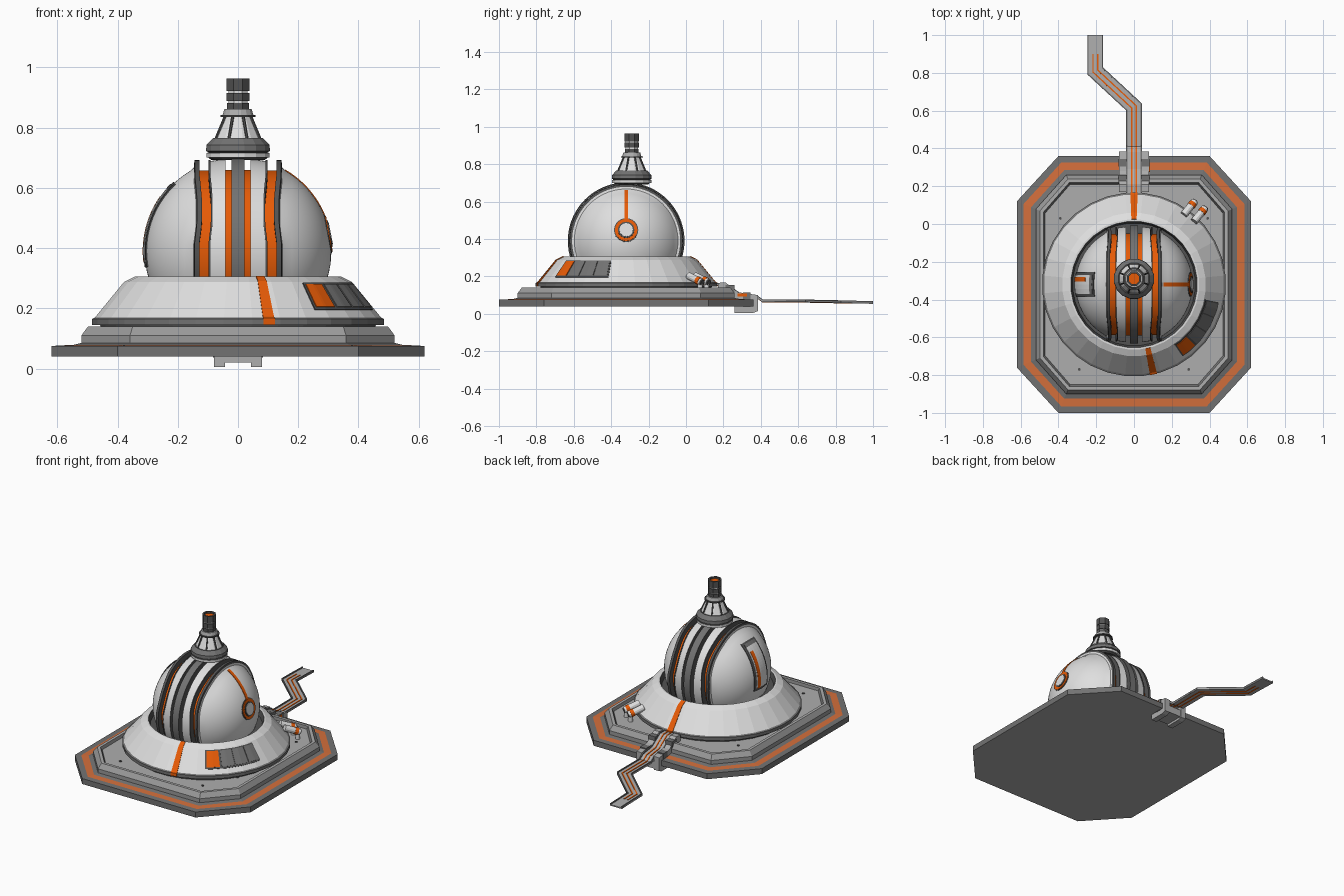
import bpy, bmesh, math
from mathutils import Vector

cube = bpy.data.objects.get("Cube")
if cube:
    bpy.data.objects.remove(cube, do_unlink=True)


def material(name, r, g, b):
    mat = bpy.data.materials.new(name)
    mat.use_nodes = True
    mat.diffuse_color = (r, g, b, 1)
    mat.node_tree.nodes["Principled BSDF"].inputs["Base Color"].default_value = (r, g, b, 1)
    return mat


white = material("off white", .74, .74, .74)
light = material("light grey", .42, .42, .42)
grey = material("mid grey", .32, .32, .32)
slate = material("slate grey", .17, .17, .17)
dark = material("dark grey", .085, .085, .085)
orange = material("orange", .8, .105, .002)
faded = material("faded orange", .66, .16, .045)

MID = -.32          # y of the building's axis
DOME_Z, DOME_R = .39, .31


def finish(name, bm, mats):
    mesh = bpy.data.meshes.new(name)
    bm.to_mesh(mesh)
    bm.free()
    for mat in mats:
        mesh.materials.append(mat)
    obj = bpy.data.objects.new(name, mesh)
    bpy.context.collection.objects.link(obj)
    return obj


def loft(name, rings, span_mats, capped=True):
    """Skin closed rings; the last material also fills the top, the first the bottom."""
    mats = list(dict.fromkeys(span_mats))
    bm = bmesh.new()
    loops = [[bm.verts.new(p) for p in ring] for ring in rings]
    n = len(loops[0])
    for low, high, mat in zip(loops, loops[1:], span_mats):
        for i in range(n):
            j = (i + 1) % n
            bm.faces.new((low[i], low[j], high[j], high[i])).material_index = mats.index(mat)
    if capped:
        bm.faces.new(loops[0][::-1]).material_index = 0
        bm.faces.new(loops[-1]).material_index = mats.index(span_mats[-1])
    else:
        bmesh.ops.remove_doubles(bm, verts=bm.verts[:], dist=.00001)
    bmesh.ops.recalc_face_normals(bm, faces=bm.faces[:])
    return finish(name, bm, mats)


def lathe(name, profile, span_mats, sides, y=MID):
    turn = [math.tau * (i + .5) / sides for i in range(sides)]
    rings = [[(r * math.cos(a), y + r * math.sin(a), z) for a in turn] for r, z in profile]
    return loft(name, rings, span_mats)


def patch(name, fn, us, vs, mat, thick):
    """Thin plate over the surface fn(u, v)."""
    bm = bmesh.new()
    grid = [[bm.verts.new(fn(u, v)) for v in vs] for u in us]
    for a, b in zip(grid, grid[1:]):
        for i in range(len(vs) - 1):
            bm.faces.new((a[i], a[i + 1], b[i + 1], b[i]))
    mod = finish(name, bm, [mat]).modifiers.new("thickness", "SOLIDIFY")
    mod.thickness, mod.offset = thick, 0


def steps(a, b, n):
    return [a + (b - a) * i / n for i in range(n + 1)]


def rod(name, start, end, radius, mat, sides=12):
    start, end = Vector(start), Vector(end)
    bm = bmesh.new()
    bmesh.ops.create_cone(bm, cap_ends=True, segments=sides, radius1=radius,
                          radius2=radius, depth=(end - start).length)
    obj = finish(name, bm, [mat])
    obj.location = (start + end) / 2
    obj.rotation_euler = (end - start).to_track_quat("Z", "Y").to_euler()


def box(name, centre, size, mat):
    bm = bmesh.new()
    bmesh.ops.create_cube(bm, size=1)
    for v in bm.verts:
        v.co = [c + s * k for c, s, k in zip(centre, size, v.co)]
    finish(name, bm, [mat])


# Octagonal foundation with painted border, step and recessed deck
def octagon(inset, z):
    a, b, cut = .62 - inset, .68 - inset, .586 * inset
    cx, cy = .22 - cut, .24 - cut
    quarter = [(a, b - cy), (a - cx, b)]
    pts = quarter + [(-x, y) for x, y in quarter[::-1]]
    pts += [(-x, -y) for x, y in pts]
    return [(x, MID + y, z) for x, y in pts]


loft("foundation", [octagon(i, z) for i, z in
     [(.004, .04), (0, .04), (0, .075), (.035, .077), (.075, .079), (.1, .085)]],
     [light, slate, slate, faded, slate])
loft("deck", [octagon(i, z) for i, z in
     [(.1, .08), (.1, .11), (.122, .14), (.14, .14), (.15, .125), (.16, .125)]],
     [grey, grey, light, slate, light])
for side in (-1, 1):
    for x, y in [(.39, .03), (.39, -.56), (.29, -.77)]:
        rod("deck_bolt", (side * x, y, .12), (side * x, y, .13), .008, dark, 6)

# Saucer skirt around the dome
FACETS = 32
skirt = [(.345, .305), (.38, .288), (.477, .17), (.487, .165), (.487, .145)]
lathe("skirt", [(.455, .12), (.46, .145)] + skirt[::-1] + [(.335, .305), (.325, .27)],
      [dark, dark, slate, slate, white, white, white, dark], FACETS)


def on_skirt(rz, angle, lift=.0015):
    a, facet = math.radians(angle), math.tau / FACETS
    r = rz[0] * math.cos(facet / 2) / math.cos(a - facet * round(a / facet)) + lift
    return (r * math.sin(a), MID - r * math.cos(a), rz[1] + lift)


def slope(t):
    return (.477 - .097 * t, .17 + .118 * t)


patch("front_skirt_stripe", on_skirt, skirt, steps(10, 14.5, 2), orange, .003)
patch("back_skirt_stripe", on_skirt, skirt, steps(177.7, 182.3, 2), orange, .003)
patch("vent_frame", on_skirt, [slope(.2), slope(.95)], steps(34, 78, 32), dark, .005)
for i, (a, b) in enumerate([(35, 45), (46.5, 56), (57, 67), (68, 77)]):
    patch("vent_panel", lambda t, v: on_skirt(slope(t), v, .004),
          [.26, .9], steps(a, b, 8), slate if i else orange, .004)


# Dome turned about the x axis, with grooves and raised lips running front to back
def sway(deg):
    t = min(deg, 180 - deg)
    knots = [(-90, .008), (5, .008), (18, 0), (35, 0), (55, .007), (91, .008)]
    for (a, p), (b, q) in zip(knots, knots[1:]):
        if t <= b:
            return p + (q - p) * (t - a) / (b - a)


def dome_ring(x, r):
    ring = []
    for deg in range(-90, 270, 5):
        a = math.radians(deg)
        shift = math.copysign(sway(deg), x) if .08 < abs(x) < .15 else 0
        ring.append((x + shift, MID - r * math.cos(a), DOME_Z + r * math.sin(a)))
    return ring


half = [(.022, .312, slate), (.022, .27, dark), (.042, .27, orange), (.042, .306, dark),
        (.084, .299, white), (.084, .303, dark), (.09, .303, dark), (.09, .268, dark),
        (.12, .268, orange), (.12, .302, dark), (.136, .302, dark), (.138, .289, dark),
        (.139, .277, white)]
half += [(DOME_R * math.sin(a), DOME_R * math.cos(a), white)
         for a in steps(math.radians(31), math.pi / 2, 14)]
profile = [(-x, r) for x, r, _ in half[::-1]] + [(x, r) for x, r, _ in half]
spans = [m for _, _, m in half]
dome = loft("dome", [dome_ring(x, r) for x, r in profile], spans[:0:-1] + spans, capped=False)
bpy.ops.object.select_all(action="DESELECT")
dome.select_set(True)
bpy.context.view_layer.objects.active = dome
bpy.ops.object.shade_smooth_by_angle(angle=math.radians(30))


# Porthole and its stripe on one flank, framed panel on the other
def flank(side, r):
    def fn(y, deg):
        q, a = math.sqrt(r * r - y * y), math.radians(deg)
        return (side * q * math.cos(a), MID + y, DOME_Z + q * math.sin(a))
    return fn


patch("flank_stripe", flank(1, .311), [-.01, .01], steps(20, 60, 14), orange, .004)
facing = Vector((math.cos(.19), 0, math.sin(.19)))
hub = Vector((0, MID, DOME_Z))
for name, rad, out, mat in [("rim", .065, .306, dark), ("ring", .06, .309, orange),
                            ("seal", .044, .312, dark), ("glass", .036, .314, white)]:
    rod("porthole_" + name, hub + facing * .285, hub + facing * out, rad, mat, 24)
patch("panel_frame", flank(-1, .311), steps(-.065, .065, 4), steps(-10, 47, 18), dark, .006)
patch("panel_face", flank(-1, .313), steps(-.05, .05, 4), steps(-7, 41, 16), white, .005)
patch("panel_stripe", flank(-1, .315), steps(.016, .04, 2), steps(-7, 35, 14), orange, .004)
patch("panel_head", flank(-1, .314), steps(-.05, .05, 4), steps(41, 45, 2), slate, .005)

# Spire
TIP = -.29
lathe("spire_collar", [(.09, .692), (.1, .7), (.107, .7), (.107, .715), (.1, .718), (.108, .722),
      (.107, .742), (.085, .765), (.078, .765), (.045, .835), (.06, .835), (.06, .842),
      (.052, .842), (.046, .862)],
      [dark, white, white, dark, dark, slate, slate, dark, white, dark, dark, dark, light], 16, TIP)
lathe("spire_stack", [(.04, .85), (.04, .882), (.035, .882), (.035, .888), (.041, .888), (.041, .915),
      (.035, .915), (.035, .922), (.041, .922), (.041, .963), (.03, .963), (.03, .952), (.028, .952)],
      [dark, dark, white, dark, dark, dark, white, dark, dark, dark, dark, orange], 8, TIP)
for i in range(8):
    a = math.tau * (i + .5) / 8
    c, s = math.cos(a), math.sin(a)
    rod("spire_rib", (.08 * c, TIP + .08 * s, .762), (.046 * c, TIP + .046 * s, .838), .005, dark, 6)

# Twin valve pipes
for x, y in [(.285, .075), (.34, .04)]:
    base, along = Vector((x, y, .19)), Vector((.036, .044, -.022))
    rod("valve_pipe", base - along * .6, base + along, .02, white)
    rod("valve_band", base + along * .45, base + along * .8, .022, orange)
    rod("valve_cap", base + along, base + along * 1.1, .015, dark)
    rod("valve_foot", base + along * .8, base + along * .8 - Vector((0, 0, .06)), .014, white)

# Cable channel
route = [Vector(p) for p in [(0, .16, .155), (0, .21, .155), (0, .29, .1), (0, .38, .088), (0, .41, .066),
         (0, .62, .066), (-.205, .81, .062), (-.205, .9, .06), (-.205, 1, .057)]]


def along_route(lift):
    def fn(u, i):
        back = (route[i] - route[max(i - 1, 0)]).xy.normalized()
        ahead = (route[min(i + 1, len(route) - 1)] - route[i]).xy.normalized()
        mid = (back + ahead).normalized()
        side = Vector((mid.y, -mid.x, 0)) / mid.dot(ahead if ahead.length else back)
        return route[i] + side * u + Vector((0, 0, lift))
    return fn


stops = range(len(route))
patch("cable_bed", along_route(0), [-.042, .042], stops, light, .008)
for s in (-1, 1):
    patch("cable_rail", along_route(.004), [s * .035, s * .042], stops, slate, .012)
    for lift in (-.004, .005):
        patch("cable_stripe", along_route(lift), [s * .009, s * .016], stops[:-1], orange, .004)

# Clamp holding the cable over the foundation edge
rail = [(.17, .13), (.17, .165), (.21, .168), (.28, .115), (.385, .1),
        (.385, .015), (.36, .005), (.26, .005), (.26, .06)]
for s in (-1, 1):
    loft("clamp_rail", [[(s * x, y, z) for y, z in rail] for x in (.043, .08)], [light])
    box("clamp_pad", (s * .06, .235, .125), (.046, .05, .06), slate)
    box("clamp_jaw", (s * .062, .325, .075), (.042, .04, .075), slate)
box("clamp_bridge", (0, .32, .042), (.1, .12, .045), light)
box("clamp_marker", (.08, .3, .1), (.008, .05, .016), orange)
